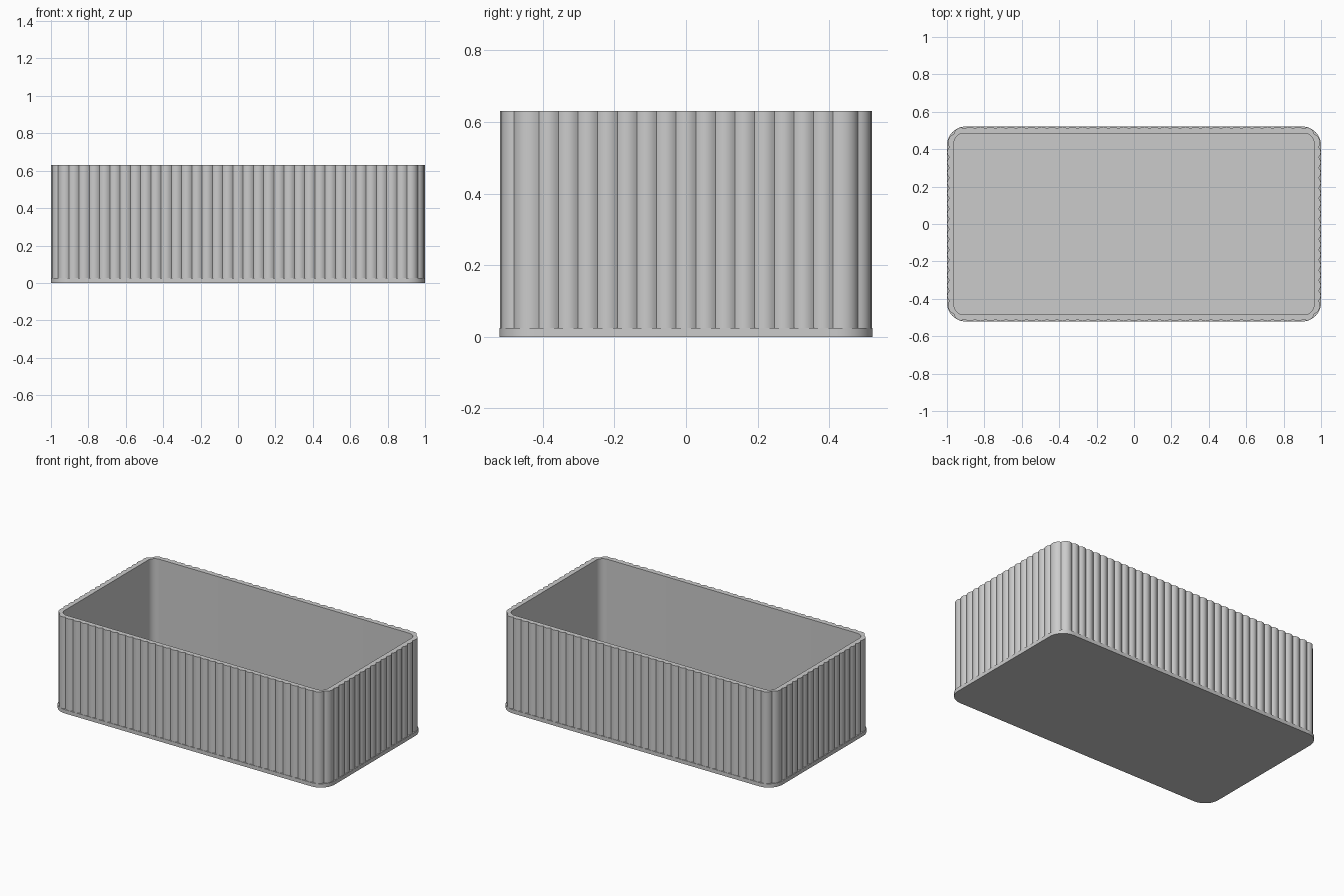
import bpy, bmesh
from math import sin, cos, pi, radians
from mathutils import Vector

cube = bpy.data.objects.get("Cube")
if cube:
    bpy.data.objects.remove(cube, do_unlink=True)

HEIGHT, PLINTH, FLOOR = 0.63, 0.025, 0.037
HALF_X, HALF_Y = 0.999, 0.52      # reach of the flute crests
PITCH, DEPTH, STEPS = 0.0548, 0.011, 8
LONG, SHORT, CORNER = 33, 15, 2   # flutes per side and per corner

grey = bpy.data.materials.new("light grey")
grey.use_nodes = True
grey.diffuse_color = (0.6, 0.6, 0.6, 1)
grey.node_tree.nodes["Principled BSDF"].inputs["Base Color"].default_value = (0.6, 0.6, 0.6, 1)


def rounded_rect(hx, hy, r, seg=12):
    """Counter-clockwise outline with round corners."""
    pts = []
    for i, (sx, sy) in enumerate(((1, 1), (-1, 1), (-1, -1), (1, -1))):
        for k in range(seg + 1):
            a = (i + k / seg) * pi / 2
            pts.append((sx * (hx - r) + r * cos(a), sy * (hy - r) + r * sin(a)))
    return pts


def fluted_rect():
    """Counter-clockwise outline of convex flutes along sides and corners."""
    cx, cy = LONG * PITCH / 2, SHORT * PITCH / 2
    rx, ry = HALF_X - DEPTH - cx, HALF_Y - DEPTH - cy
    corners = ((cx, cy), (-cx, cy), (-cx, -cy), (cx, -cy))
    pts = []
    for i, (x, y) in enumerate(corners):
        nx, ny = corners[(i + 1) % 4]
        count = SHORT if i % 2 else LONG
        # two flutes round the corner
        for k in range(CORNER * STEPS):
            a = (i + k / (CORNER * STEPS)) * pi / 2
            t = k % STEPS / STEPS
            bulge = DEPTH * 4 * t * (1 - t)
            pts.append((x + (rx + bulge) * cos(a), y + (ry + bulge) * sin(a)))
        # flutes along the following straight side
        a = (i + 1) * pi / 2
        for k in range(count * STEPS):
            f = k / (count * STEPS)
            t = k % STEPS / STEPS
            bulge = DEPTH * 4 * t * (1 - t)
            pts.append((x + (nx - x) * f + (rx + bulge) * cos(a),
                        y + (ny - y) * f + (ry + bulge) * sin(a)))
    return pts


def ring(bm, pts, z):
    return [bm.verts.new((x, y, z)) for x, y in pts]


def bridge(bm, low, high):
    n = len(low)
    for i in range(n):
        j = (i + 1) % n
        bm.faces.new((low[i], low[j], high[j], high[i]))


def finish(bm, name):
    mesh = bpy.data.meshes.new(name)
    bm.to_mesh(mesh)
    bm.free()
    mesh.materials.append(grey)
    obj = bpy.data.objects.new(name, mesh)
    bpy.context.collection.objects.link(obj)
    bpy.ops.object.select_all(action='DESELECT')
    obj.select_set(True)
    bpy.context.view_layer.objects.active = obj
    bpy.ops.object.shade_smooth_by_angle(angle=radians(25))
    return obj


# Flat plinth under the walls
bm = bmesh.new()
outline = rounded_rect(1.0, 0.521, 0.1)
low, high = ring(bm, outline, 0), ring(bm, outline, PLINTH)
bridge(bm, low, high)
bm.faces.new(high)
bm.faces.new(low[::-1])
finish(bm, "plinth")

# Fluted walls, flat rim and smooth inside with floor
bm = bmesh.new()
outer, inner = fluted_rect(), rounded_rect(0.962, 0.484, 0.05)
foot, lip = ring(bm, outer, PLINTH - 0.001), ring(bm, outer, HEIGHT)
floor, edge = ring(bm, inner, FLOOR), ring(bm, inner, HEIGHT)
bridge(bm, foot, lip)
bridge(bm, edge, floor)
bm.faces.new(floor)
rim = [bm.edges.get((loop[i - 1], loop[i])) for loop in (lip, edge) for i in range(len(loop))]
fill = bmesh.ops.triangle_fill(bm, edges=rim, use_beauty=True, normal=Vector((0, 0, 1)))
for f in fill["geom"]:
    if isinstance(f, bmesh.types.BMFace):
        f.normal_update()
        if f.normal.z < 0:
            f.normal_flip()
finish(bm, "fluted_walls")
